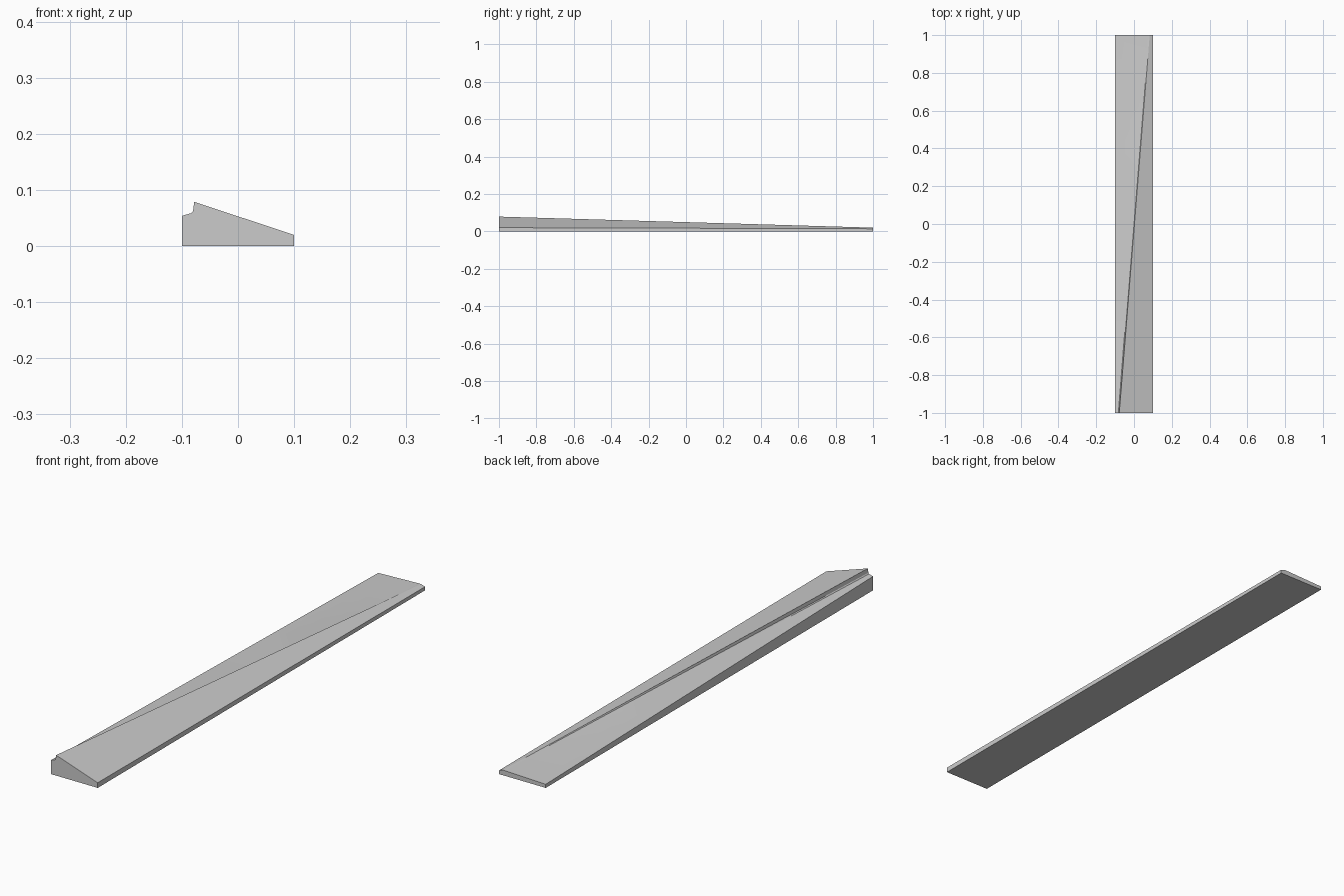
import bpy, bmesh

if "Cube" in bpy.data.objects:
    bpy.data.objects.remove(bpy.data.objects["Cube"])

# Tapered plank whose ridge crosses diagonally, with a step on its left side
front = [(-.10, 0), (.10, 0), (.10, .02), (-.078, .079), (-.08, .063), (-.083, .059), (-.10, .054)]
back = [(-.10, 0), (.10, 0), (.10, .014), (.083, .02), (.08, .02), (.074, .02), (-.10, .014)]
STEPS = 16

bm = bmesh.new()
rings = []
for i in range(STEPS + 1):
    t = i / STEPS
    rings.append([bm.verts.new((a[0] + (b[0] - a[0]) * t, -1 + 2 * t, a[1] + (b[1] - a[1]) * t))
                  for a, b in zip(front, back)])

# Skin between sections, then end caps
n = len(front)
for r, s in zip(rings, rings[1:]):
    for j in range(n):
        k = (j + 1) % n
        bm.faces.new((r[j], r[k], s[k], s[j]))
bm.faces.new(rings[0])
bm.faces.new(rings[-1])
bmesh.ops.recalc_face_normals(bm, faces=bm.faces)

mesh = bpy.data.meshes.new("ridged_wedge_plank")
bm.to_mesh(mesh)
bm.free()
plank = bpy.data.objects.new("ridged_wedge_plank", mesh)
bpy.context.collection.objects.link(plank)
bpy.context.view_layer.objects.active = plank
plank.select_set(True)
bpy.ops.object.shade_smooth_by_angle(angle=0.2)
